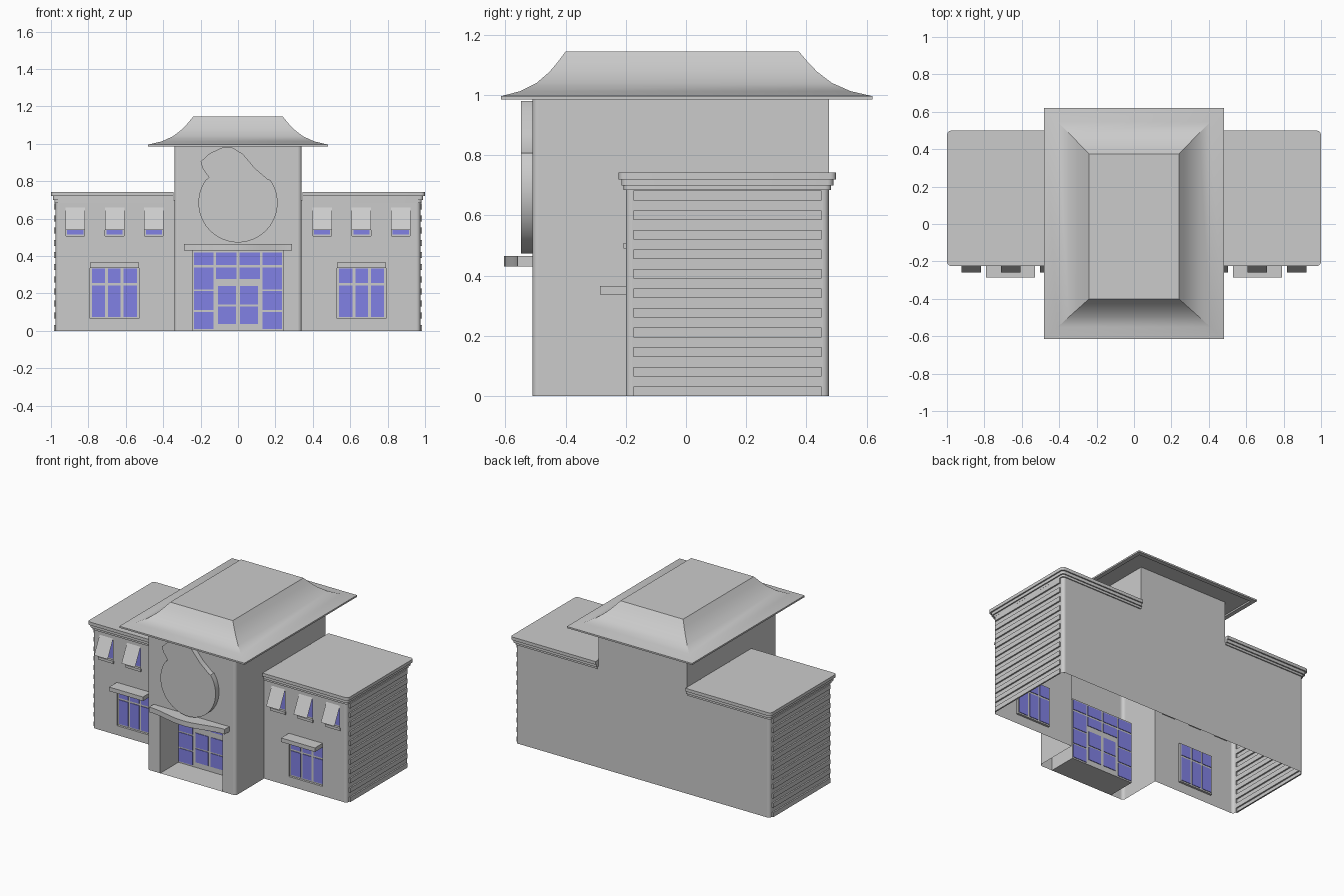
import bpy, bmesh, math
from mathutils import Vector

cube = bpy.data.objects.get("Cube")
if cube:
    bpy.data.objects.remove(cube, do_unlink=True)


def material(name, rgb):
    m = bpy.data.materials.new(name)
    m.use_nodes = True
    m.diffuse_color = (*rgb, 1)
    m.node_tree.nodes["Principled BSDF"].inputs["Base Color"].default_value = (*rgb, 1)
    return m


GREY = material("wall grey", (0.6, 0.6, 0.6))
BLUE = material("glass blue", (0.22, 0.22, 0.78))


def finish(name, bm, mat=GREY, smooth=False):
    mesh = bpy.data.meshes.new(name)
    bm.to_mesh(mesh)
    bm.free()
    mesh.materials.append(mat)
    ob = bpy.data.objects.new(name, mesh)
    bpy.context.collection.objects.link(ob)
    if smooth:
        bpy.ops.object.select_all(action="DESELECT")
        ob.select_set(True)
        bpy.context.view_layer.objects.active = ob
        bpy.ops.object.shade_smooth_by_angle(angle=math.radians(30))
    return ob


def wall(name, axis, pos, out, area, insets=(), depth=0.0):
    """Open sheet wall at axis = pos facing out, with rectangles pushed in by depth."""
    bm = bmesh.new()

    def quad(*pts):
        vs = []
        for u, v, d in pts:
            w = pos - out * d
            vs.append(bm.verts.new((w, u, v) if axis == "x" else (u, w, v)))
        return bm.faces.new(vs)

    rects = [area, *insets]
    us = sorted({round(r[i], 4) for r in rects for i in (0, 1)})
    vs = sorted({round(r[i], 4) for r in rects for i in (2, 3)})
    for a, b in zip(us, us[1:]):
        for c, d in zip(vs, vs[1:]):
            mu, mv = (a + b) / 2, (c + d) / 2
            inside = any(r[0] < mu < r[1] and r[2] < mv < r[3] for r in insets)
            k = depth if inside else 0
            quad((a, c, k), (b, c, k), (b, d, k), (a, d, k))
    for a, b, c, d in insets:
        ring = [(a, c), (b, c), (b, d), (a, d)]
        for p, q in zip(ring, ring[1:] + ring[:1]):
            quad((*p, 0), (*q, 0), (*q, depth), (*p, depth))
    bm.faces.ensure_lookup_table()
    bm.normal_update()
    if bm.faces[0].normal["xy".index(axis)] * out < 0:
        bmesh.ops.reverse_faces(bm, faces=bm.faces[:])
    bmesh.ops.remove_doubles(bm, verts=bm.verts[:], dist=1e-4)
    return finish(name, bm)


def box(name, x, y, z, mat=GREY):
    bm = bmesh.new()
    bmesh.ops.create_cube(bm, size=1)
    for v in bm.verts:
        v.co = [(r[0] + r[1]) / 2 + c * (r[1] - r[0]) for r, c in zip((x, y, z), v.co)]
    return finish(name, bm, mat)


def prism(name, outline, lo, hi, axis="z"):
    """Extrude an outline along z, or along y when it is drawn in x and z."""
    bm = bmesh.new()
    place = (lambda a, b, c: (a, b, c)) if axis == "z" else (lambda a, b, c: (a, c, b))
    base = bm.faces.new([bm.verts.new(place(a, b, lo)) for a, b in outline])
    moved = bmesh.ops.extrude_face_region(bm, geom=[base])["geom"]
    step = Vector(place(0, 0, hi - lo))
    bmesh.ops.translate(bm, vec=step, verts=[g for g in moved if isinstance(g, bmesh.types.BMVert)])
    bmesh.ops.recalc_face_normals(bm, faces=bm.faces[:])
    return finish(name, bm, smooth=True)


def arc(cx, cy, r, start, steps=5):
    return [(cx + r * math.cos(math.radians(start + 90 * i / steps)),
             cy + r * math.sin(math.radians(start + 90 * i / steps))) for i in range(steps + 1)]


def corner(name, pts, side, top):
    """Rounded upright strip joining two walls."""
    bm = bmesh.new()
    cols = [[bm.verts.new((x * side, y, z)) for z in (0, top)] for x, y in pts]
    for p, q in zip(cols, cols[1:]):
        f = [p[0], q[0], q[1], p[1]]
        bm.faces.new(f if side > 0 else f[::-1])
    finish(name, bm, smooth=True)


def span(side, a, b):
    return tuple(sorted((side * a, side * b)))


TX, FRONT, WF, BACK = 0.34, -0.51, -0.2, 0.475    # tower half width, depth lines
WX, WTOP, EAVE, R = 0.975, 0.70, 0.99, 0.02

# Side wings
for s, tag in ((1, "left"), (-1, "right")):
    big = (*span(s, 0.53, 0.79), 0.065, 0.34)
    centers = [0.45, 0.66, 0.87]
    small = [(*span(s, c - 0.05, c + 0.05), 0.505, 0.65) for c in centers]
    wall(tag + "_wing_front", "y", WF, -1, (*span(s, TX, WX - R), 0, WTOP), [big, *small], 0.015)
    slats = [(-0.175, 0.45, i * 0.065, i * 0.065 + 0.032) for i in range(11)]
    wall(tag + "_wing_side", "x", s * WX, s, (WF + R, BACK - R, 0, WTOP), slats, -0.01)
    wall(tag + "_wing_back", "y", BACK, 1, (*span(s, TX, WX - R), 0, WTOP))
    corner(tag + "_wing_front_corner", arc(WX - R, WF + R, R, -90), s, WTOP)
    corner(tag + "_wing_back_corner", arc(WX - R, BACK - R, R, 0), s, WTOP)

    # Stepped cornice and flat roof
    for i, (off, lo, hi) in enumerate(((0.007, 0.685, 0.70), (0.015, 0.70, 0.72), (0.024, 0.72, 0.742))):
        pts = [(TX + 0.005, WF - off)] + arc(WX + off - R, WF - off + R, R, -90)
        pts += arc(WX + off - R, BACK + off - R, R, 0) + [(TX + 0.005, BACK + off)]
        prism(f"{tag}_cornice_{i + 1}", [(s * x, y) for x, y in pts], lo, hi)

    # Large window panes and ledge
    gy = (WF + 0.011, WF + 0.019)
    for a, b in ((0.54, 0.612), (0.627, 0.695), (0.71, 0.78)):
        for z in ((0.075, 0.242), (0.255, 0.333)):
            box(tag + "_window_pane", span(s, a, b), gy, z, BLUE)
    box(tag + "_window_ledge", span(s, 0.53, 0.79), (-0.285, WF), (0.337, 0.365))

    # Small windows under sloping awnings
    for c in centers:
        box(tag + "_small_pane", span(s, c - 0.043, c + 0.043), gy, (0.515, 0.64), BLUE)
        box(tag + "_small_sill", span(s, c - 0.058, c + 0.058), (WF - 0.008, WF), (0.49, 0.508))
        bm = bmesh.new()
        rows = ((WF, 0.66), (-0.26, 0.54))
        a, b = span(s, c - 0.052, c + 0.052)
        bm.faces.new([bm.verts.new(p) for p in ((a, *rows[1]), (b, *rows[1]), (b, *rows[0]), (a, *rows[0]))])
        finish(tag + "_awning", bm)

    # Tower sides, open to the wing below its roof
    wall(tag + "_tower_side_front", "x", s * TX, s, (FRONT + R, WF, 0, EAVE))
    wall(tag + "_tower_side_upper", "x", s * TX, s, (WF, BACK, 0.685, EAVE))
    corner(tag + "_tower_corner", arc(TX - R, FRONT + R, R, -90), s, EAVE)

# Tower front with entrance recess, and back
wall("tower_front", "y", FRONT, -1, (R - TX, TX - R, 0, EAVE), [(-0.24, 0.24, 0, 0.43)], 0.2)
wall("tower_back", "y", BACK, 1, (-TX, TX, 0, EAVE))

# Entrance glazing
dy = (FRONT + 0.196, FRONT + 0.204)
for s in (1, -1):
    for z in ((0.01, 0.102), (0.112, 0.212), (0.222, 0.34), (0.353, 0.42)):
        box("entrance_side_pane", span(s, 0.13, 0.235), dy, z, BLUE)
    for z in ((0.278, 0.34), (0.353, 0.42)):
        box("entrance_top_pane", span(s, 0.008, 0.118), dy, z, BLUE)
    for z in ((0.037, 0.13), (0.14, 0.24)):
        box("door_pane", span(s, 0.01, 0.108), dy, z, BLUE)

# Bowed entrance canopy
bow = [(0.29 * (i / 10 - 1), -0.56 - 0.0225 * (1 - math.cos(math.pi * i / 10))) for i in range(21)]
prism("entrance_canopy", [(-0.29, FRONT)] + bow + [(0.29, FRONT)], 0.43, 0.465)

# Rounded plaque with a tapering top
tip = [(0.16, 0.81), (0.09, 0.87), (0.027, 0.945), (-0.03, 0.98), (-0.085, 0.98), (-0.15, 0.95),
       (-0.2, 0.905), (-0.19, 0.87), (-0.155, 0.82)]
low = [(0.212 * math.cos(math.radians(t)), 0.685 + 0.212 * math.sin(math.radians(t)))
       for t in range(145, 396, 10)]
prism("wall_plaque", tip + low, -0.548, FRONT, "y")

# Flared hip roof with recessed soffit
bm = bmesh.new()
flare = [(0.26, 0.993), (0.14, 0.993), (0.12, 0.985), (0, 0.985), (0, 0.996), (0.3, 1.013), (0.55, 1.04),
         (0.75, 1.077), (0.88, 1.11), (1, 1.145)]
rings = []
for t, z in flare:
    x, y0, y1 = 0.48 - 0.24 * t, -0.615 + 0.215 * t, 0.62 - 0.245 * t
    rings.append([bm.verts.new(p) for p in ((-x, y0, z), (x, y0, z), (x, y1, z), (-x, y1, z))])
for lo, hi in zip(rings, rings[1:]):
    for i in range(4):
        j = (i + 1) % 4
        bm.faces.new((lo[i], lo[j], hi[j], hi[i]))
bm.faces.new(rings[-1])
bm.faces.new(rings[0][::-1])
bmesh.ops.recalc_face_normals(bm, faces=bm.faces[:])
finish("main_roof", bm, smooth=True)
